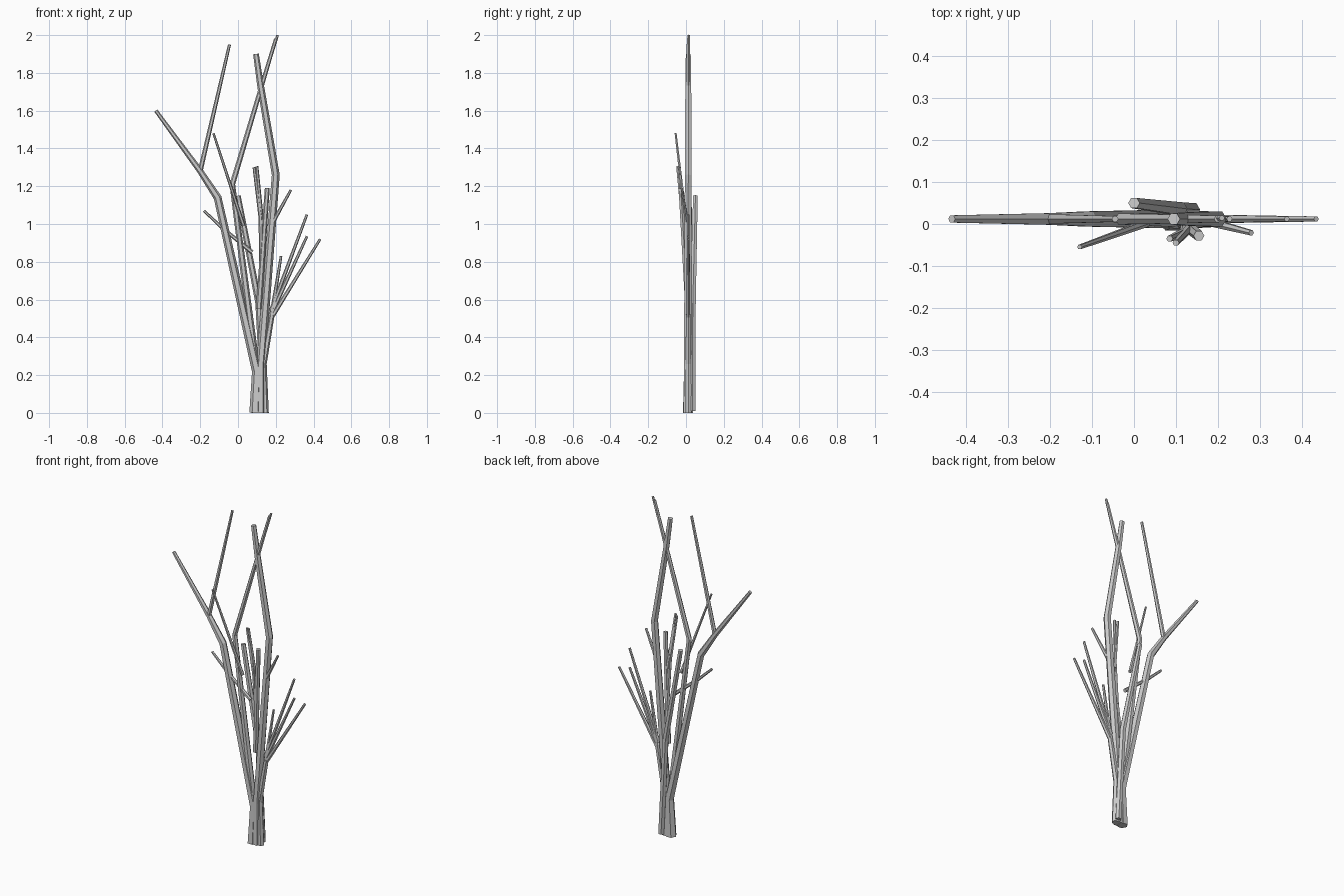
import bpy, bmesh
from math import cos, sin, tau
from mathutils import Vector

if "Cube" in bpy.data.objects:
    bpy.data.objects.remove(bpy.data.objects["Cube"])

SIDES = 6


def branch(name, points):
    """Capped low-poly tube through (x, y, z, radius) points."""
    pts = [Vector(p[:3]) for p in points]
    bm = bmesh.new()
    rings = []
    for i, p in enumerate(pts):
        before = (p - pts[i - 1]).normalized() if i else Vector()
        after = (pts[i + 1] - p).normalized() if i < len(pts) - 1 else Vector()
        t = (before + after).normalized()
        side = Vector((0, 1, 0)).cross(t).normalized()
        up = t.cross(side)
        r = points[i][3]
        rings.append([bm.verts.new(p + r * (cos(tau * k / SIDES) * side + sin(tau * k / SIDES) * up))
                      for k in range(SIDES)])
    for a, b in zip(rings, rings[1:]):
        for k in range(SIDES):
            n = (k + 1) % SIDES
            bm.faces.new((a[k], a[n], b[n], b[k]))
    bm.faces.new(rings[0][::-1])
    bm.faces.new(rings[-1])
    bmesh.ops.recalc_face_normals(bm, faces=bm.faces)
    me = bpy.data.meshes.new(name)
    bm.to_mesh(me)
    bm.free()
    ob = bpy.data.objects.new(name, me)
    bpy.context.collection.objects.link(ob)


# Main stems
branch("left_trunk", [(.09, .01, 0, .03), (.1, .012, .22, .026), (-.108, .012, 1.14, .021),
                      (-.2, .012, 1.28, .016), (-.435, .012, 1.6, .01)])
branch("right_trunk", [(.12, .01, 0, .026), (.12, .01, .25, .024), (.2, .012, 1.26, .021),
                       (.12, .012, 1.73, .018), (.095, .012, 1.9, .015)])
branch("middle_trunk", [(.11, .01, .05, .022), (.095, .01, .25, .02), (-.03, .012, 1.21, .015),
                        (.11, .012, 1.68, .012), (.2, .012, 1.98, .009)])
branch("back_stem", [(.14, .034, .01, .018), (.11, .036, .58, .018), (0, .05, 1.15, .014)])
branch("side_stem", [(.143, .012, 0, .02), (.135, .012, .26, .017), (.18, .012, .52, .014)])

# Upper left and crown twigs
branch("left_upright_twig", [(-.2, .012, 1.28, .013), (-.045, .012, 1.95, .008)])
branch("crown_twig", [(.11, .012, 1.68, .01), (.172, .014, 1.88, .008), (.21, .014, 2.0, .007)])
branch("front_left_twig", [(.03, .002, .99, .01), (-.13, -.055, 1.48, .006)])
branch("low_left_twig", [(.075, .012, .85, .011), (-.09, .012, .985, .009), (-.18, .012, 1.07, .007)])

# Central front shoots
branch("front_shoot", [(.11, .01, .55, .016), (.155, -.028, 1.19, .013)])
branch("front_shoot_twig_a", [(.125, .002, .75, .013), (.12, -.02, 1.03, .011), (.085, -.035, 1.3, .008)])
branch("front_shoot_twig_b", [(.13, -.012, .98, .011), (.1, -.045, 1.305, .008)])
branch("front_right_twig", [(.18, .005, 1.0, .011), (.28, -.021, 1.18, .007)])

# Fan of twigs on the low right side
for i, (x, z) in enumerate([(.435, .92), (.365, .935), (.365, 1.05), (.228, .83)]):
    branch(f"right_fan_twig_{i + 1}", [(.175, .012, .5 + .02 * (i % 3), .012), (x, .012, z, .007)])
